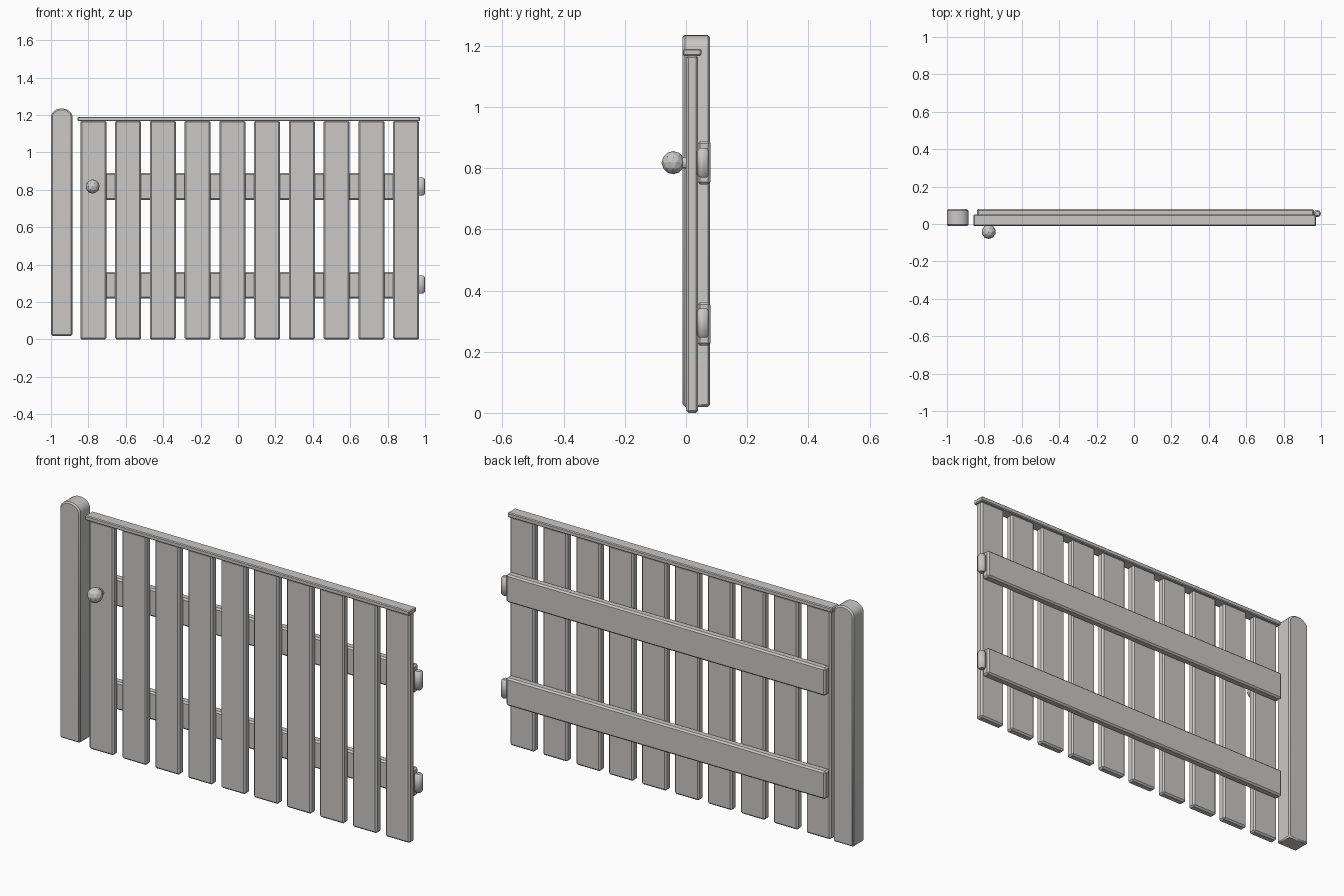
import bpy, bmesh, math
from mathutils import Matrix

if "Cube" in bpy.data.objects:
    bpy.data.objects.remove(bpy.data.objects["Cube"], do_unlink=True)

# Single grey paint
grey = bpy.data.materials.new("warm_grey")
grey.use_nodes = True
colour = (0.59, 0.58, 0.57, 1)
grey.diffuse_color = colour
grey.node_tree.nodes["Principled BSDF"].inputs["Base Color"].default_value = colour


def finish(name, bm, bevel=0, smooth=False):
    bmesh.ops.recalc_face_normals(bm, faces=bm.faces)
    mesh = bpy.data.meshes.new(name)
    bm.to_mesh(mesh)
    bm.free()
    mesh.materials.append(grey)
    ob = bpy.data.objects.new(name, mesh)
    bpy.context.collection.objects.link(ob)
    if bevel:
        mod = ob.modifiers.new("soft_edges", 'BEVEL')
        mod.width = bevel
        mod.segments = 1
        mod.limit_method = 'ANGLE'
        mod.angle_limit = math.radians(40)
    if smooth:
        bpy.ops.object.select_all(action='DESELECT')
        ob.select_set(True)
        bpy.context.view_layer.objects.active = ob
        bpy.ops.object.shade_smooth_by_angle(angle=math.radians(30))
    return ob


def box(name, x, y, z, bevel):
    """Box from (min, max) pairs."""
    bm = bmesh.new()
    spans = (x, y, z)
    size = [b - a for a, b in spans]
    mid = [(a + b) / 2 for a, b in spans]
    bmesh.ops.create_cube(bm, size=1, matrix=Matrix.Translation(mid) @ Matrix.Diagonal((*size, 1)))
    return finish(name, bm, bevel)


def cylinder(name, centre, radius, height, sides, tilt=0, bevel=0):
    bm = bmesh.new()
    bmesh.ops.create_cone(bm, cap_ends=True, segments=sides, radius1=radius, radius2=radius, depth=height,
                          matrix=Matrix.Translation(centre) @ Matrix.Rotation(tilt, 4, 'X')
                          @ Matrix.Rotation(math.pi / sides, 4, 'Z'))
    return finish(name, bm, bevel, True)


# Vertical planks
for i in range(10):
    left = -0.843 + i * 0.1858
    box(f"plank_{i + 1}", (left, left + 0.139), (0, 0.04), (0, 1.17), 0.008)

# Top cap and the two back rails
box("top_cap", (-0.858, 0.973), (-0.01, 0.05), (1.167, 1.19), 0.004)
for name, low in (("lower", 0.22), ("upper", 0.747)):
    box(name + "_rail", (-0.84, 0.962), (0.038, 0.08), (low, low + 0.142), 0.008)

# Hinge barrels on the outer edge
for name, z in (("lower", 0.294), ("upper", 0.818)):
    cylinder(name + "_hinge", (0.98, 0.056, z), 0.0212, 0.096, 8, bevel=0.008)

# Latch post with arched top
bm = bmesh.new()
half, centre, shoulder, rise = 0.0575, -0.9425, 1.19, 0.045
outline = [(centre - half, 0.02), (centre + half, 0.02)]
for i in range(13):
    a = math.pi * i / 12
    outline.append((centre + half * math.cos(a), shoulder + rise * math.sin(a)))
face = bm.faces.new([bm.verts.new((x, -0.011, z)) for x, z in outline])
ext = bmesh.ops.extrude_face_region(bm, geom=[face])
bmesh.ops.translate(bm, vec=(0, 0.09, 0), verts=[v for v in ext["geom"] if isinstance(v, bmesh.types.BMVert)])
finish("latch_post", bm, 0.007, True)

# Round knob and its neck
bm = bmesh.new()
bmesh.ops.create_icosphere(bm, subdivisions=2, radius=0.038, matrix=Matrix.Translation((-0.777, -0.042, 0.818)))
finish("knob", bm)
cylinder("knob_neck", (-0.777, -0.005, 0.818), 0.02, 0.03, 12, math.pi / 2)
